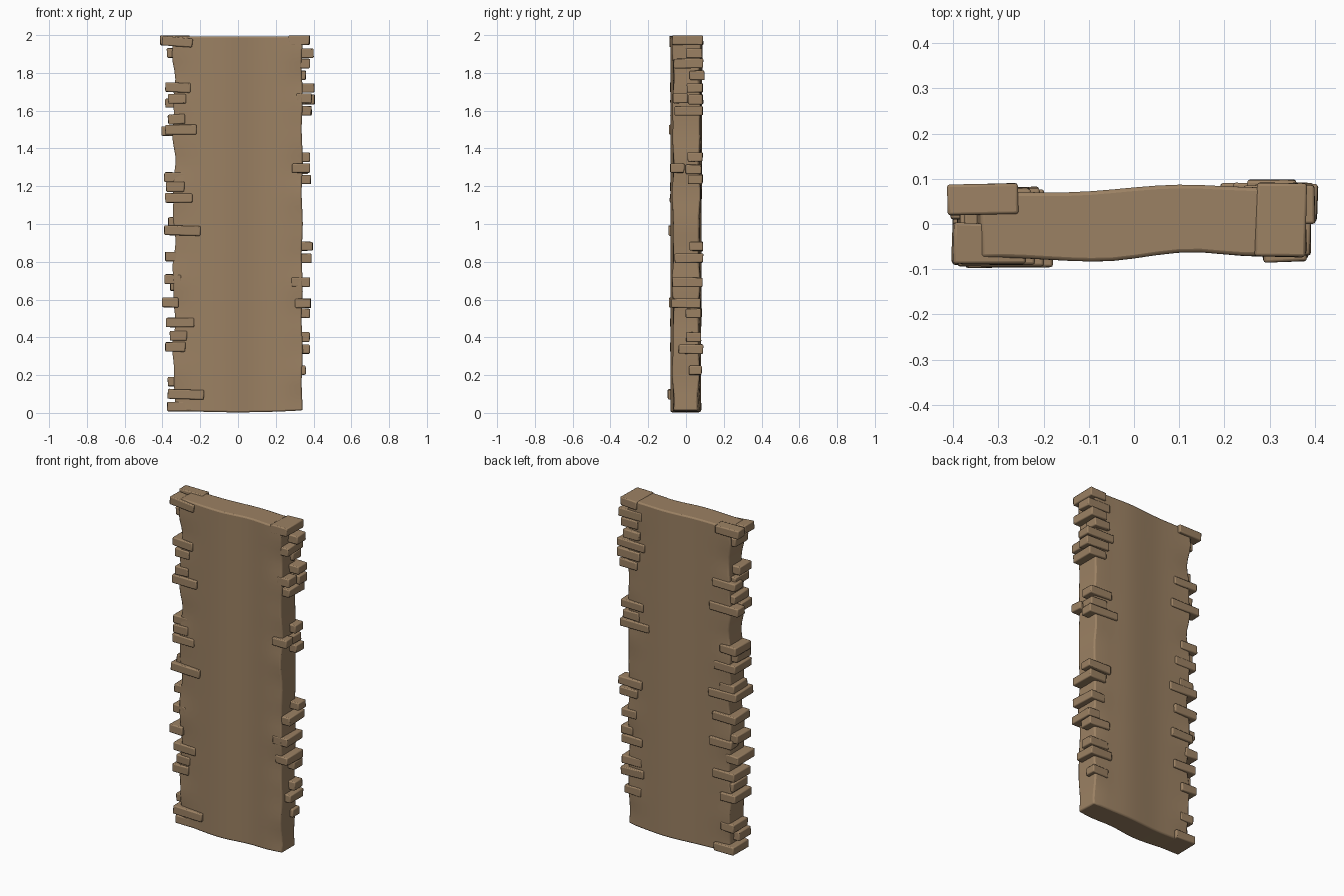
import bpy, bmesh, math, random
from mathutils import Matrix, Vector

random.seed(4)
stone = bpy.data.materials.new("brown stone")
stone.diffuse_color = (0.33, 0.22, 0.125, 1)


def finish(name, bm, bevel):
    bmesh.ops.recalc_face_normals(bm, faces=bm.faces)
    me = bpy.data.meshes.new(name)
    bm.to_mesh(me)
    bm.free()
    me.materials.append(stone)
    ob = bpy.data.objects.new(name, me)
    bpy.context.collection.objects.link(ob)
    mod = ob.modifiers.new("worn edges", 'BEVEL')
    mod.width, mod.segments, mod.limit_method = bevel, 2, 'ANGLE'
    mod.angle_limit = math.radians(45)
    bpy.ops.object.select_all(action='DESELECT')
    ob.select_set(True)
    bpy.context.view_layer.objects.active = ob
    bpy.ops.object.shade_smooth_by_angle(angle=math.radians(40))
    return ob


def lerp(profile, x):
    for (xa, ya), (xb, yb) in zip(profile, profile[1:]):
        if x <= xb:
            t = max(0, (x - xa) / (xb - xa))
            t = t * t * (3 - 2 * t)
            return ya + (yb - ya) * t
    return profile[-1][1]


# Wavy wall slab, lofted from horizontal rings
FRONT = [(-0.34, -0.072), (-0.08, -0.083), (0.13, -0.062), (0.25, -0.07), (0.34, -0.069)]
BACK = [(-0.34, 0.07), (-0.16, 0.07), (0.11, 0.087), (0.27, 0.081), (0.34, 0.074)]
NX, NZ = 14, 44
bm = bmesh.new()
rings = []
for k in range(NZ + 1):
    t = k / NZ
    ring = []
    wl = 0.006 * math.sin(t * 31) + 0.004 * math.sin(t * 57 + 1)
    wr = 0.003 * math.sin(t * 37 + 2)
    wy = 0.004 * math.sin(t * 29 + 1) + 0.003 * math.sin(t * 51)
    for side, prof in ((0, FRONT), (1, BACK)):
        for i in range(NX + 1):
            u = i / NX if side == 0 else 1 - i / NX
            x = -0.34 + wl + (0.68 + wr - wl) * u
            edge = abs(2 * u - 1) ** 6
            y = lerp(prof, x) + wy * edge * (1 if side == 0 else -1)
            if side == 1:
                y -= 0.008 * (1 - t)
            z = (0.003 + 0.09 * x * x) * (1 - t) + 1.993 * t
            ring.append(bm.verts.new((x, y, z)))
    rings.append(ring)
n = len(rings[0])
for a, b in zip(rings, rings[1:]):
    for i in range(n):
        j = (i + 1) % n
        bm.faces.new((a[i], a[j], b[j], b[i]))
for r in (rings[0], rings[-1]):
    for i in range(NX):
        bm.faces.new((r[i], r[i + 1], r[n - 2 - i], r[n - 1 - i]))
finish("wall_slab", bm, 0.008)


def brick(name, x0, x1, y0, y1, z0, z1, tilt=0.0):
    bm = bmesh.new()
    bmesh.ops.create_cube(bm, size=1)
    size = Vector((x1 - x0, y1 - y0, z1 - z0))
    for v in bm.verts:
        v.co = Vector(c * s for c, s in zip(v.co, size))
        v.co += Vector(random.uniform(-0.002, 0.002) for _ in range(3))
    turn = Matrix.Rotation(tilt, 4, 'Y') @ Matrix.Rotation(random.uniform(-0.03, 0.03), 4, 'Z')
    mid = Vector(((x0 + x1) / 2, (y0 + y1) / 2, (z0 + z1) / 2))
    bm.transform(Matrix.Translation(mid) @ turn)
    finish(name, bm, 0.006)


# Right edge bricks: centre height, inner x, outer x, front y, back y
RIGHT = [
    (1.972, .27, .38, -.072, .09), (1.905, .24, .40, .00, .085),
    (1.85, .27, .38, -.066, .09), (1.787, .25, .36, .02, .098),
    (1.72, .22, .405, .005, .09), (1.665, .31, .39, -.07, .01),
    (1.66, .25, .405, .015, .09), (1.60, .27, .39, -.06, .088),
    (1.355, .23, .38, .01, .088), (1.295, .285, .38, -.083, -.01),
    (1.29, .26, .37, .00, .084), (1.237, .19, .385, .01, .088),
    (.882, .24, .395, .02, .09), (.818, .27, .39, -.06, .09),
    (.692, .28, .38, -.075, .086), (.58, .305, .385, -.076, .076),
    (.528, .24, .38, .00, .082), (.402, .25, .38, .00, .08),
    (.338, .23, .38, -.04, .09), (.225, .25, .36, .015, .082),
]
for z, a, b, f, k in RIGHT:
    brick("right_brick", a, b, f, k, z - .025, z + .025, random.uniform(-.02, .02))

# Left edge bricks: centre height, outer x, inner x, front y, back y, tilt
LEFT = [
    (1.965, -.40, -.24, -.088, .00, .09), (1.972, -.412, -.255, .02, .09, 0),
    (1.905, -.375, -.27, -.065, .06, 0), (1.723, -.385, -.25, -.084, .03, .04),
    (1.662, -.37, -.275, -.082, .05, 0), (1.64, -.385, -.23, .00, .08, 0),
    (1.555, -.37, -.28, -.083, .06, -.05), (1.50, -.385, -.22, -.09, .01, 0),
    (1.493, -.405, -.21, .01, .08, 0), (1.248, -.39, -.28, -.07, .078, 0),
    (1.197, -.38, -.285, -.083, .05, 0), (1.138, -.385, -.24, -.086, .076, 0),
    (1.01, -.37, -.27, -.068, .07, 0), (.965, -.39, -.20, -.092, .078, .02),
    (.828, -.385, -.23, -.07, .08, 0), (.708, -.39, -.30, -.076, .06, 0),
    (.672, -.36, -.21, .00, .08, 0), (.585, -.40, -.315, -.09, .07, 0),
    (.478, -.38, -.23, -.083, .078, 0), (.408, -.36, -.27, -.081, .06, 0),
    (.35, -.385, -.28, -.085, .078, 0), (.165, -.37, -.28, -.068, .07, 0),
    (.098, -.372, -.18, -.096, .02, .04), (.033, -.375, -.24, -.072, .08, 0),
]
for z, a, b, f, k, tilt in LEFT:
    brick("left_brick", a, b, f, k, z - .025, z + .025, tilt)
